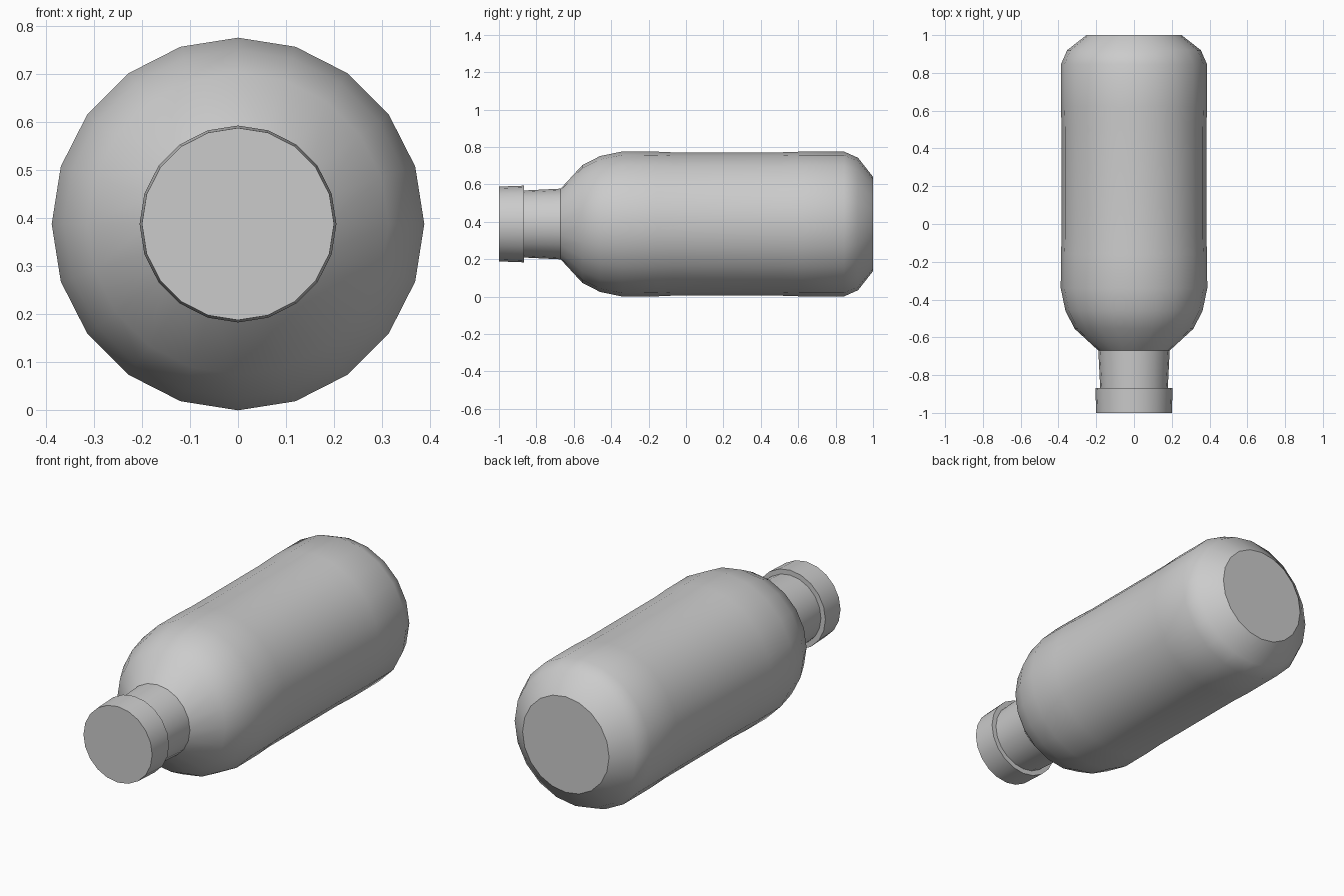
import bpy, bmesh, math

if "Cube" in bpy.data.objects:
    bpy.data.objects.remove(bpy.data.objects["Cube"])

SIDES = 20
AXIS_Z = 0.388


def lathe(name, profile):
    """Revolve (y, radius) points around the lying bottle's axis, closing both ends."""
    bm = bmesh.new()
    rings = []
    for y, r in profile:
        ring = []
        for i in range(SIDES):
            a = 2 * math.pi * i / SIDES
            ring.append(bm.verts.new((r * math.cos(a), y, AXIS_Z + r * math.sin(a))))
        rings.append(ring)
    for a, b in zip(rings, rings[1:]):
        for i in range(SIDES):
            j = (i + 1) % SIDES
            bm.faces.new((a[i], a[j], b[j], b[i]))
    bm.faces.new(rings[0])
    bm.faces.new(rings[-1])
    bmesh.ops.recalc_face_normals(bm, faces=bm.faces)
    mesh = bpy.data.meshes.new(name)
    bm.to_mesh(mesh)
    bm.free()
    obj = bpy.data.objects.new(name, mesh)
    bpy.context.collection.objects.link(obj)
    bpy.ops.object.select_all(action='DESELECT')
    obj.select_set(True)
    bpy.context.view_layer.objects.active = obj
    bpy.ops.object.shade_smooth_by_angle(angle=math.radians(34))
    return obj


# Bottle: neck, rounded shoulder, slightly waisted body, chamfered base
lathe("bottle_body", [
    (-0.87, 0.179), (-0.67, 0.189),
    (-0.555, 0.314), (-0.46, 0.363), (-0.34, 0.388),
    (-0.16, 0.387), (-0.07, 0.383), (0.5, 0.383), (0.62, 0.387),
    (0.845, 0.387), (0.92, 0.354), (1.0, 0.252),
])

# Cap: short disc flaring slightly towards the neck
lathe("cap", [(-1.0, 0.2), (-0.867, 0.205)])
